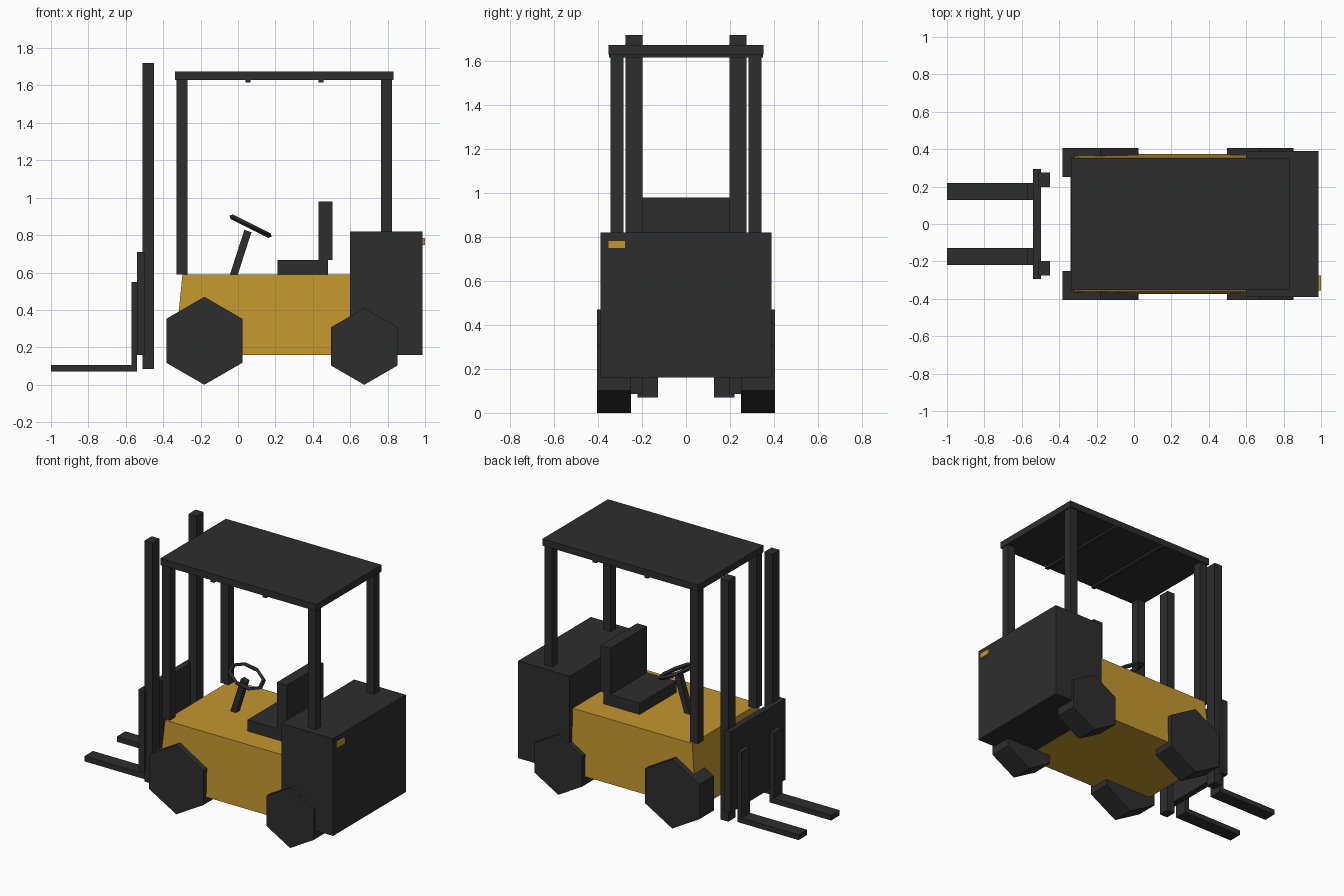
import bpy
import bmesh
import math
from mathutils import Vector

if "Cube" in bpy.data.objects:
    bpy.data.objects.remove(bpy.data.objects["Cube"], do_unlink=True)


def make_material(name, rgb):
    mat = bpy.data.materials.new(name)
    mat.use_nodes = True
    mat.diffuse_color = (*rgb, 1)
    mat.node_tree.nodes["Principled BSDF"].inputs["Base Color"].default_value = (*rgb, 1)
    return mat


DARK = make_material("charcoal", (0.027, 0.027, 0.027))
YELLOW = make_material("amber_yellow", (0.55, 0.31, 0.027))


def add_object(name, bm, mat):
    bmesh.ops.recalc_face_normals(bm, faces=bm.faces)
    mesh = bpy.data.meshes.new(name)
    bm.to_mesh(mesh)
    bm.free()
    mesh.materials.append(mat)
    obj = bpy.data.objects.new(name, mesh)
    bpy.context.collection.objects.link(obj)
    return obj


def box(name, x, y, z, mat=DARK):
    """Box given by its (min, max) range on each axis."""
    bm = bmesh.new()
    bmesh.ops.create_cube(bm, size=1)
    for v in bm.verts:
        v.co = [(r[0] + r[1]) / 2 + c * (r[1] - r[0]) for c, r in zip(v.co, (x, y, z))]
    return add_object(name, bm, mat)


def box_pair(name, x, y, z):
    """Matching boxes on both sides of the centre line."""
    box(name + "_near", x, (-y[1], -y[0]), z)
    box(name + "_far", x, y, z)


def wheel(name, x, radius, y):
    """Six-sided wheel with a corner pointing up, resting on the ground."""
    bm = bmesh.new()
    ring = []
    for i in range(6):
        a = math.radians(90 + 60 * i)
        ring.append(bm.verts.new((x + radius * math.cos(a), y[0], radius + radius * math.sin(a))))
    face = bm.faces.new(ring)
    side = bmesh.ops.extrude_face_region(bm, geom=[face])
    moved = [g for g in side["geom"] if isinstance(g, bmesh.types.BMVert)]
    bmesh.ops.translate(bm, verts=moved, vec=(0, y[1] - y[0], 0))
    add_object(name, bm, DARK)


# Chassis: slightly wider and longer at the bottom
body = box("body", (-0.34, 0.61), (-0.375, 0.375), (0.16, 0.59), YELLOW)
for v in body.data.vertices:
    if v.co.z > 0.5:
        v.co.y *= 0.955
        if v.co.x < 0:
            v.co.x = -0.297

# Counterweight with its rear lamp
box("counterweight", (0.60, 0.987), (-0.39, 0.39), (0.16, 0.82))
box("rear_lamp", (0.98, 1.0), (-0.355, -0.275), (0.747, 0.784), YELLOW)

# Wheels
for suffix, y in (("near", (-0.405, -0.25)), ("far", (0.25, 0.405))):
    wheel("drive_wheel_" + suffix, -0.18, 0.235, y)
    wheel("steer_wheel_" + suffix, 0.675, 0.205, y)

# Overhead guard
box("roof", (-0.337, 0.832), (-0.352, 0.352), (1.63, 1.675))
box_pair("fork_end_post", (-0.33, -0.27), (0.284, 0.343), (0.59, 1.64))
box_pair("counterweight_post", (0.765, 0.824), (0.284, 0.343), (0.81, 1.64))
for i, x in enumerate((0.053, 0.443)):
    box(f"roof_crossbar_{i + 1}", (x - 0.013, x + 0.013), (-0.35, 0.35), (1.616, 1.635))

# Mast, carriage and forks
box_pair("mast_rail", (-0.51, -0.45), (0.198, 0.275), (0.085, 1.72))
box("carriage", (-0.54, -0.497), (-0.295, 0.295), (0.16, 0.71))
box_pair("fork_blade", (-1.0, -0.543), (0.128, 0.22), (0.07, 0.105))
box_pair("fork_shank", (-0.57, -0.539), (0.128, 0.22), (0.07, 0.55))

# Seat
box("seat_cushion", (0.21, 0.48), (-0.197, 0.197), (0.58, 0.667))
box("seat_back", (0.43, 0.505), (-0.197, 0.197), (0.667, 0.98))

# Steering column
low, high = Vector((-0.025, 0, 0.58)), Vector((0.053, 0, 0.822))
column = box("steering_column", (-0.02, 0.02), (-0.02, 0.02), (0, (high - low).length))
column.location = low
column.rotation_euler.y = math.atan2(high.x - low.x, high.z - low.z)

# Steering wheel: octagonal ring, tilted towards the seat
bpy.ops.mesh.primitive_torus_add(
    major_segments=8, minor_segments=4, major_radius=0.112, minor_radius=0.014,
    location=(0.067, 0, 0.848), rotation=(0, math.radians(26.5), 0))
ring = bpy.context.object
ring.name = "steering_wheel"
ring.data.materials.append(DARK)
bpy.ops.object.shade_flat()
